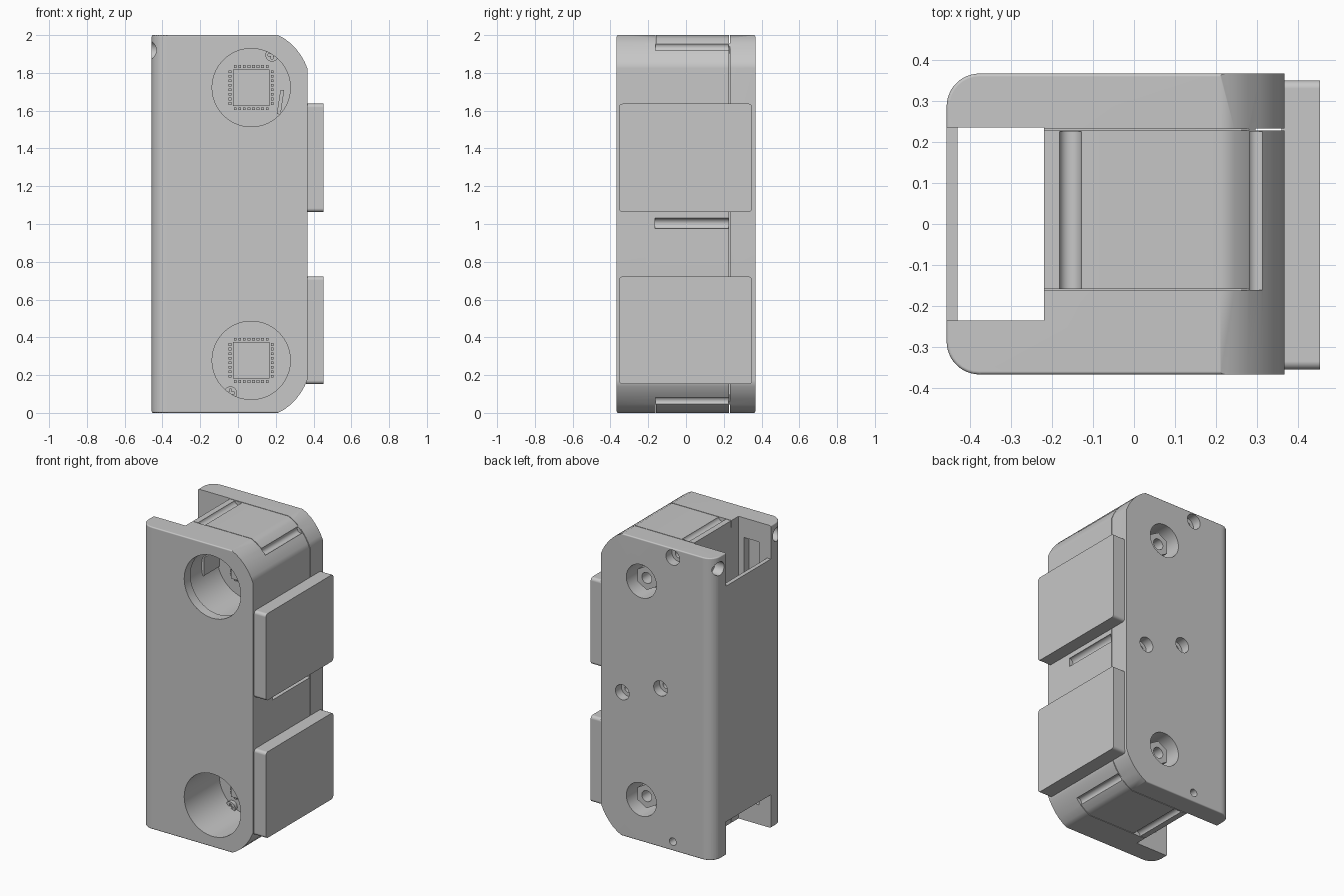
import bpy, bmesh, math
from mathutils import Matrix, Vector

old = bpy.data.objects.get("Cube")
if old:
    bpy.data.objects.remove(old, do_unlink=True)

grey = bpy.data.materials.new("plain grey")
grey.use_nodes = True
grey.diffuse_color = (0.57, 0.57, 0.57, 1)
grey.node_tree.nodes["Principled BSDF"].inputs["Base Color"].default_value = (0.57, 0.57, 0.57, 1)

TURN = {"x": Matrix.Rotation(math.pi / 2, 4, "Y"),
        "y": Matrix.Rotation(math.pi / 2, 4, "X")}


def finish(name, bm):
    bmesh.ops.recalc_face_normals(bm, faces=bm.faces)
    mesh = bpy.data.meshes.new(name)
    bm.to_mesh(mesh)
    bm.free()
    mesh.materials.append(grey)
    obj = bpy.data.objects.new(name, mesh)
    bpy.context.collection.objects.link(obj)
    return obj


def round_edges(bm, edges, radius, segments):
    bm.normal_update()
    bmesh.ops.bevel(bm, geom=edges, offset=radius, offset_type="OFFSET", segments=segments,
                    profile=0.5, affect="EDGES", clamp_overlap=True)
    bm.normal_update()


def box(name, xs, ys, zs, radius=0.0, tilt=0.0):
    """Box whose edges along x may be rounded."""
    size = [b - a for a, b in (xs, ys, zs)]
    middle = Vector([(a + b) / 2 for a, b in (xs, ys, zs)])
    bm = bmesh.new()
    bmesh.ops.create_cube(bm, size=1)
    bmesh.ops.scale(bm, vec=size, verts=bm.verts)
    if radius:
        along_x = [e for e in bm.edges if abs(e.verts[0].co.x - e.verts[1].co.x) > size[0] / 2]
        round_edges(bm, along_x, radius, 5)
    bm.transform(Matrix.Translation(middle) @ Matrix.Rotation(tilt, 4, "Y"))
    return finish(name, bm)


def cylinder(name, centre, radius, length, axis, sides=32):
    bm = bmesh.new()
    bmesh.ops.create_cone(bm, cap_ends=True, segments=sides, radius1=radius, radius2=radius, depth=length)
    bm.transform(Matrix.Translation(centre) @ TURN[axis])
    return finish(name, bm)


def cut(target, cutters):
    """Subtract each cutter, trying another solver if one leaves nothing."""
    bpy.context.view_layer.objects.active = target
    for cutter in cutters:
        before = target.data.copy()
        for solver in ("EXACT", "MANIFOLD", "FLOAT"):
            mod = target.modifiers.new("cut", "BOOLEAN")
            mod.operation = "DIFFERENCE"
            mod.solver = solver
            mod.object = cutter
            bpy.ops.object.modifier_apply(modifier=mod.name)
            if len(target.data.polygons) > 5:
                break
            target.data = before.copy()
        bpy.data.objects.remove(cutter, do_unlink=True)


def smooth(obj):
    bpy.ops.object.select_all(action="DESELECT")
    obj.select_set(True)
    bpy.context.view_layer.objects.active = obj
    bpy.ops.object.shade_smooth_by_angle(angle=math.radians(30))
    obj.modifiers.new("flat normals", "WEIGHTED_NORMAL").keep_sharp = True


# Housing: side profile with two curved corners, drawn through the depth
HALF = 0.367
corner = [(0.21, 2.0), (0.245, 1.982), (0.278, 1.957), (0.308, 1.926), (0.333, 1.893), (0.352, 1.86), (HALF, 1.825)]
profile = [(-0.457, 2.0)] + corner + [(x, 2 - z) for x, z in reversed(corner)] + [(-0.457, 0.0)]
bm = bmesh.new()
front = [bm.verts.new((x, -HALF, z)) for x, z in profile]
back = [bm.verts.new((x, HALF, z)) for x, z in profile]
bm.faces.new(front)
bm.faces.new(back[::-1])
for i in range(len(profile)):
    bm.faces.new((front[i - 1], back[i - 1], back[i], front[i]))
bmesh.ops.recalc_face_normals(bm, faces=bm.faces)
upright = [e for e in bm.edges if all(v.co.x < -0.45 for v in e.verts)
           and abs(e.verts[0].co.z - e.verts[1].co.z) > 1]
round_edges(bm, upright, 0.08, 8)
rims = [e for e in bm.edges if all(abs(v.co.z - 1) > 0.999 for v in e.verts)
        and sum(v.co.x for v in e.verts) / 2 < 0.2]
round_edges(bm, rims, 0.022, 3)
housing = finish("housing", bm)

# Vertical shaft, open through the end wall at top and bottom
cuts = [box("cutter", (-0.43, -0.22), (-0.235, 0.235), (-0.1, 2.1))]
for low, high in ((1.78, 2.1), (-0.1, 0.22)):
    cuts.append(box("cutter", (-0.6, -0.4), (-0.235, 0.235), (low, high)))

# Features repeated at both ends
for top in (False, True):
    def height(z):
        return z if top else 2 - z

    def span(a, b):
        return tuple(sorted((height(a), height(b))))

    hub = height(1.722)
    # Round front openings and rear nut pockets
    cuts.append(cylinder("cutter", (0.07, -0.2, hub), 0.207, 0.4, "y", 64))
    cuts.append(cylinder("cutter", (0.07, 0.3, hub), 0.11, 0.2, "y", 48))
    # Recesses in the inner shaft walls and screw holes in the end wall
    for side in (-1, 1):
        ys = tuple(sorted((side * 0.2, side * 0.29)))
        cuts.append(box("cutter", (-0.37, -0.26), ys, span(1.64, 1.87)))
        cuts.append(cylinder("cutter", (-0.45, side * 0.3, height(1.92)), 0.045, 0.12, "x"))
    # Rear corner screw holes
    cuts.append(cylinder("cutter", (-0.16, 0.35, height(1.94)), 0.05, 0.09, "y"))
    cuts.append(cylinder("cutter", (-0.16, 0.32, height(1.94)), 0.025, 0.12, "y"))
    # Round grooves and seams of the centre strip
    for x, z, r in ((-0.155, 2.004, 0.027), (0.3, 1.938, 0.024)):
        cuts.append(cylinder("cutter", (x, 0.032, height(z)), r, 0.386, "y"))
    for y in (-0.162, 0.228):
        cuts.append(box("cutter", (-0.25, 0.3), (y, y + 0.004), span(1.955, 2.1)))

cuts.append(cylinder("cutter", (HALF, 0.03, 1.003), 0.028, 0.39, "y"))
cuts.append(box("cutter", (0.296, 0.5), (0.2275, 0.2325), (-0.1, 2.1)))
for x, z in ((0.21, 0.95), (-0.07, 1.05)):
    cuts.append(cylinder("cutter", (x, 0.35, z), 0.05, 0.09, "y"))
    cuts.append(cylinder("cutter", (x, 0.32, z), 0.025, 0.12, "y"))
# Wider chamber behind the upper opening
cuts.append(cylinder("cutter", (0.07, -0.15, 1.722), 0.225, 0.304, "y", 64))
cut(housing, cuts)
smooth(housing)

# Two rounded pads
for name, low, high in (("lower_pad", 0.152, 0.722), ("upper_pad", 1.063, 1.637)):
    smooth(box(name, (0.36, 0.453), (-0.355, 0.35), (low, high), radius=0.02))

# Chips with a row of pins on every side, and the rear nuts
for label, hub in (("lower", 0.278), ("upper", 1.722)):
    box(label + "_chip", (-0.027, 0.167), (-0.035, 0.005), (hub - 0.097, hub + 0.097))
    for i in range(8):
        along = -0.084 + i * 0.024
        for side in (-1, 1):
            for dx, dz in ((along, side * 0.112), (side * 0.112, along)):
                x, z = 0.07 + dx, hub + dz
                box(label + "_chip_pin", (x - 0.007, x + 0.007), (-0.012, 0.002), (z - 0.007, z + 0.007))
    nut = cylinder(label + "_nut", (0.07, 0.25, hub), 0.08, 0.12, "y", 6)
    cut(nut, [cylinder("cutter", (0.07, 0.3, hub), 0.036, 0.16, "y")])
    smooth(nut)

# Small parts inside the openings
for name, x, z in (("lower_inner_screw", -0.04, 0.105), ("upper_inner_screw", 0.18, 1.895)):
    screw = cylinder(name, (x, -0.01, z), 0.035, 0.03, "y")
    cut(screw, [box("cutter", (x - 0.022, x + 0.022), (-0.04, -0.015), (z - 0.005, z + 0.005)),
                box("cutter", (x - 0.005, x + 0.005), (-0.04, -0.015), (z - 0.022, z + 0.022))])
    smooth(screw)
box("inner_lever", (0.215, 0.235), (-0.1, 0.0), (1.58, 1.71), tilt=0.15)
box("inner_block", (-0.165, -0.138), (-0.16, 0.005), (1.66, 1.78))
